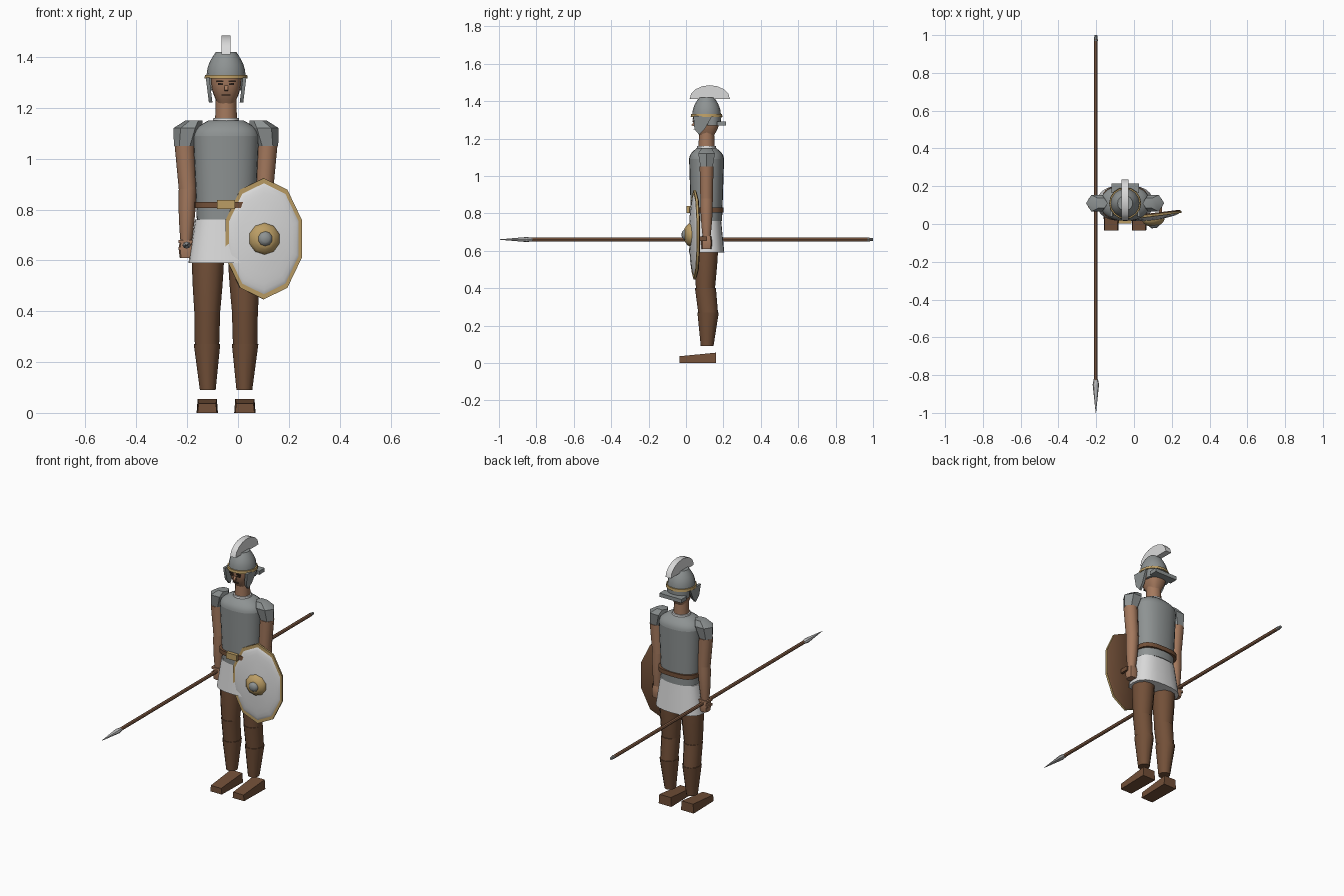
import bpy, bmesh, math
from mathutils import Matrix, Vector

cube = bpy.data.objects.get("Cube")
if cube:
    bpy.data.objects.remove(cube, do_unlink=True)

# Landmarks of the figure
CENTRE, MIDDLE = -0.047, 0.11
KNEE, HIP, WAIST, CHEST, NECK, BROW, CROWN = 0.4, 0.59, 0.76, 1.09, 1.15, 1.32, 1.42


def material(name, red, green, blue):
    mat = bpy.data.materials.new(name)
    mat.use_nodes = True
    colour = (red, green, blue, 1)
    mat.diffuse_color = colour
    mat.node_tree.nodes["Principled BSDF"].inputs["Base Color"].default_value = colour
    return mat


steel = material("steel grey", 0.27, 0.29, 0.29)
skin = material("skin", 0.37, 0.19, 0.11)
leather = material("brown leather", 0.17, 0.08, 0.04)
cloth = material("white cloth", 0.7, 0.7, 0.7)
gold = material("dull gold", 0.5, 0.34, 0.13)
wood = material("spear wood", 0.27, 0.13, 0.07)
blade = material("bright steel", 0.5, 0.5, 0.5)
dark = material("dark features", 0.05, 0.03, 0.02)


def finish(bm, name, mat, matrix=Matrix()):
    bmesh.ops.recalc_face_normals(bm, faces=bm.faces)
    bm.transform(matrix)
    mesh = bpy.data.meshes.new(name)
    bm.to_mesh(mesh)
    bm.free()
    mesh.materials.append(mat)
    part = bpy.data.objects.new(name, mesh)
    bpy.context.collection.objects.link(part)
    bpy.ops.object.select_all(action='DESELECT')
    part.select_set(True)
    bpy.context.view_layer.objects.active = part
    bpy.ops.object.shade_smooth_by_angle(angle=math.radians(40))
    return part


def signed_power(value, power):
    return math.copysign(abs(value) ** power, value)


def taper(name, mat, start, end, first, last, bulge=0, flat=1, sides=12,
          square=2, turn=0, matrix=Matrix()):
    """Skin horizontal rings from start to end; the radius runs from first to
    last with an optional bulge, flat scales the depth, square boxes it off."""
    bm = bmesh.new()
    start, end = Vector(start), Vector(end)
    steps = 6 if bulge else 1
    rings = []
    for step in range(steps + 1):
        t = step / steps
        centre = start.lerp(end, t)
        radius = first + (last - first) * t + bulge * math.sin(math.pi * t)
        ring = []
        for side in range(sides):
            angle = turn + math.tau * side / sides
            x = signed_power(math.cos(angle), 2 / square)
            y = signed_power(math.sin(angle), 2 / square)
            ring.append(bm.verts.new(centre + radius * Vector((x, y * flat, 0))))
        rings.append(ring)
    for low, high in zip(rings, rings[1:]):
        for i in range(sides):
            bm.faces.new((low[i - 1], low[i], high[i], high[i - 1]))
    bm.faces.new(rings[0])
    bm.faces.new(rings[-1])
    return finish(bm, name, mat, matrix)


def trunk(name, mat, low, high, first, last, y=MIDDLE, **options):
    """A taper standing on the centre line."""
    return taper(name, mat, (CENTRE, y, low), (CENTRE, y, high), first, last, **options)


def slab(name, mat, outline, x, width):
    """Extrude a (y, z) outline across the given width about x."""
    bm = bmesh.new()
    face = bm.faces.new([bm.verts.new((x - width / 2, y, z)) for y, z in outline])
    moved = bmesh.ops.extrude_face_region(bm, geom=[face])["geom"]
    verts = [v for v in moved if isinstance(v, bmesh.types.BMVert)]
    bmesh.ops.translate(bm, vec=(width, 0, 0), verts=verts)
    return finish(bm, name, mat)


def box(name, mat, centre, size):
    bm = bmesh.new()
    bmesh.ops.create_cube(bm, size=1)
    place = Matrix.Translation(centre) @ Matrix.Diagonal((*size, 1))
    return finish(bm, name, mat, place)


# Torso, skirt and belt
trunk("cuirass", steel, WAIST, CHEST, 0.115, 0.13, flat=0.72, sides=24, square=2.3)
trunk("cuirass_shoulders", steel, CHEST, NECK, 0.13, 0.07, bulge=0.015, flat=0.72,
      sides=24, square=2.3)
trunk("collar_trim", cloth, NECK - 0.01, NECK + 0.01, 0.053, 0.05, sides=16)
trunk("skirt", cloth, HIP, WAIST, 0.148, 0.122, flat=0.64, sides=24, square=2.5)
trunk("belt", leather, 0.805, 0.83, 0.124, 0.124, flat=0.74, sides=28, square=3)
box("buckle", gold, (CENTRE, 0.013, 0.82), (0.07, 0.02, 0.036))

# Neck, head and face
trunk("neck", skin, NECK - 0.03, 1.25, 0.044, 0.04)
trunk("head", skin, 1.215, BROW, 0.032, 0.06, bulge=0.008, flat=1.2, sides=20, square=2.6)
slab("nose", skin, [(0.05, 1.3), (0.028, 1.27), (0.05, 1.265)], CENTRE, 0.014)
box("mouth", dark, (CENTRE, 0.044, 1.25), (0.034, 0.009, 0.004))

# Helmet
trunk("helmet_dome", steel, BROW, CROWN, 0.077, 0.04, bulge=0.01, sides=16)
trunk("helmet_nape", steel, BROW - 0.05, BROW, 0.066, 0.07, y=0.14, flat=0.7, sides=16)
trunk("helmet_band", gold, BROW - 0.005, BROW + 0.01, 0.085, 0.083, sides=16)
box("neck_guard", steel, (CENTRE, 0.19, 1.28), (0.146, 0.05, 0.022))
arc = [math.pi * i / 8 for i in range(9)]
crest_outline = [(0.127 + 0.108 * math.cos(a), CROWN - 0.01 + 0.075 * math.sin(a)) for a in arc]
slab("crest", cloth, crest_outline, CENTRE, 0.036)

foot_outline = [(-0.035, 0), (0.16, 0), (0.16, 0.055), (-0.035, 0.036)]
cheek_outline = [(0.04, BROW), (0.045, 1.25), (0.07, 1.22), (0.1, 1.25), (0.14, BROW)]

for sign, side in ((-1, "right"), (1, "left")):
    def limb(part, mat, top, bottom, first, last, **options):
        """A taper between two (outward, y, z) points on this side."""
        ends = [(CENTRE + sign * out, y, z) for out, y, z in (top, bottom)]
        taper(side + part, mat, *ends, first, last, **options)

    # Facial features and cheek guards, which lean in toward the chin
    box(side + "_eye", dark, (CENTRE + sign * 0.022, 0.04, 1.293), (0.02, 0.009, 0.008))
    box(side + "_brow", dark, (CENTRE + sign * 0.024, 0.039, 1.305), (0.028, 0.009, 0.005))
    cheek = slab(side + "_cheek_guard", steel, cheek_outline, CENTRE + sign * 0.073, 0.014)
    for v in cheek.data.vertices:
        v.co.x -= sign * (BROW - v.co.z) / 8

    # Arms
    shoulder, elbow, wrist = (0.15, MIDDLE, 1.12), (0.151, MIDDLE, 0.88), (0.157, MIDDLE, 0.68)
    cuff = (0.163, MIDDLE, 1.05)
    limb("_sleeve", steel, cuff, shoulder, 0.042, 0.057, flat=0.9, sides=6)
    limb("_sleeve_cap", steel, shoulder, (0.126, MIDDLE, NECK), 0.057, 0.034, flat=0.9, sides=6)
    limb("_upper_arm", skin, cuff, elbow, 0.039, 0.035, sides=10)
    limb("_forearm", skin, elbow, wrist, 0.035, 0.023, bulge=0.003, sides=10)
    limb("_fist", skin, wrist, (0.156, MIDDLE, 0.61), 0.024, 0.026, bulge=0.004, sides=8, square=3)

    # Legs, with a greave stepping out over each shin
    knee, shin = (0.074, 0.104, KNEE), (0.075, 0.118, 0.27)
    limb("_thigh", leather, (0.07, MIDDLE, HIP + 0.1), knee, 0.065, 0.051, bulge=0.003)
    limb("_knee", leather, knee, shin, 0.051, 0.048, flat=1.1)
    limb("_greave", leather, shin, (0.072, 0.113, 0.09), 0.052, 0.031, flat=1.1)

    # Feet narrow toward the toe and the upper edge
    middle = CENTRE + sign * 0.074
    foot = slab(side + "_foot", leather, foot_outline, middle, 0.084)
    for v in foot.data.vertices:
        narrow = (0.9 if v.co.y < 0 else 1) * (0.9 if v.co.z > 0 else 1)
        v.co.x = middle + (v.co.x - middle) * narrow

# Shield: leather back, gold rim, domed white face, boss and handle
facing = Matrix.Rotation(math.pi / 2, 4, 'X')
carried = Matrix.Translation((0.1, 0.052, 0.685)) @ Matrix.Rotation(math.radians(7), 4, 'Z') @ facing


def disc(name, mat, back, front, first, last, **options):
    taper(name, mat, (0, 0, back), (0, 0, front), first, last,
          turn=math.pi / 2, matrix=carried, **options)


disc("shield_back", leather, -0.006, 0, 0.15, 0.157, flat=1.5, sides=10)
disc("shield_rim", gold, 0, 0.012, 0.159, 0.159, flat=1.5, sides=10)
disc("shield_face", cloth, 0.01, 0.032, 0.148, 0.03, bulge=0.03, flat=1.5, sides=10)
disc("shield_boss", gold, 0.025, 0.06, 0.063, 0.034, bulge=0.008, sides=10)
disc("shield_boss_cap", steel, 0.05, 0.074, 0.029, 0.015, bulge=0.006, sides=10)
box("shield_handle", leather, (0.09, 0.104, 0.665), (0.11, 0.016, 0.024))
for x in (0.04, 0.14):
    box("handle_post", leather, (x, 0.08, 0.665), (0.014, 0.06, 0.024))

# Spear, held level in the right hand
grip = Vector((-0.202, 0, 0.66))
level = Matrix.Translation(grip) @ facing


def spear(name, mat, back, front, first, last, **options):
    taper(name, mat, (0, 0, back), (0, 0, front), first, last, sides=8, matrix=level, **options)


spear("spear_butt", steel, -1, -0.97, 0.007, 0.011)
spear("spear_shaft", wood, -0.98, 0.83, 0.01, 0.01)
spear("spear_socket", blade, 0.82, 0.85, 0.011, 0.017, flat=0.8)
spear("spear_point", blade, 0.85, 1, 0.017, 0.001, flat=0.8)
for lift in (-0.014, 0.014):
    box("spear_finger", skin, grip + Vector((0, MIDDLE, lift)), (0.066, 0.05, 0.012))
